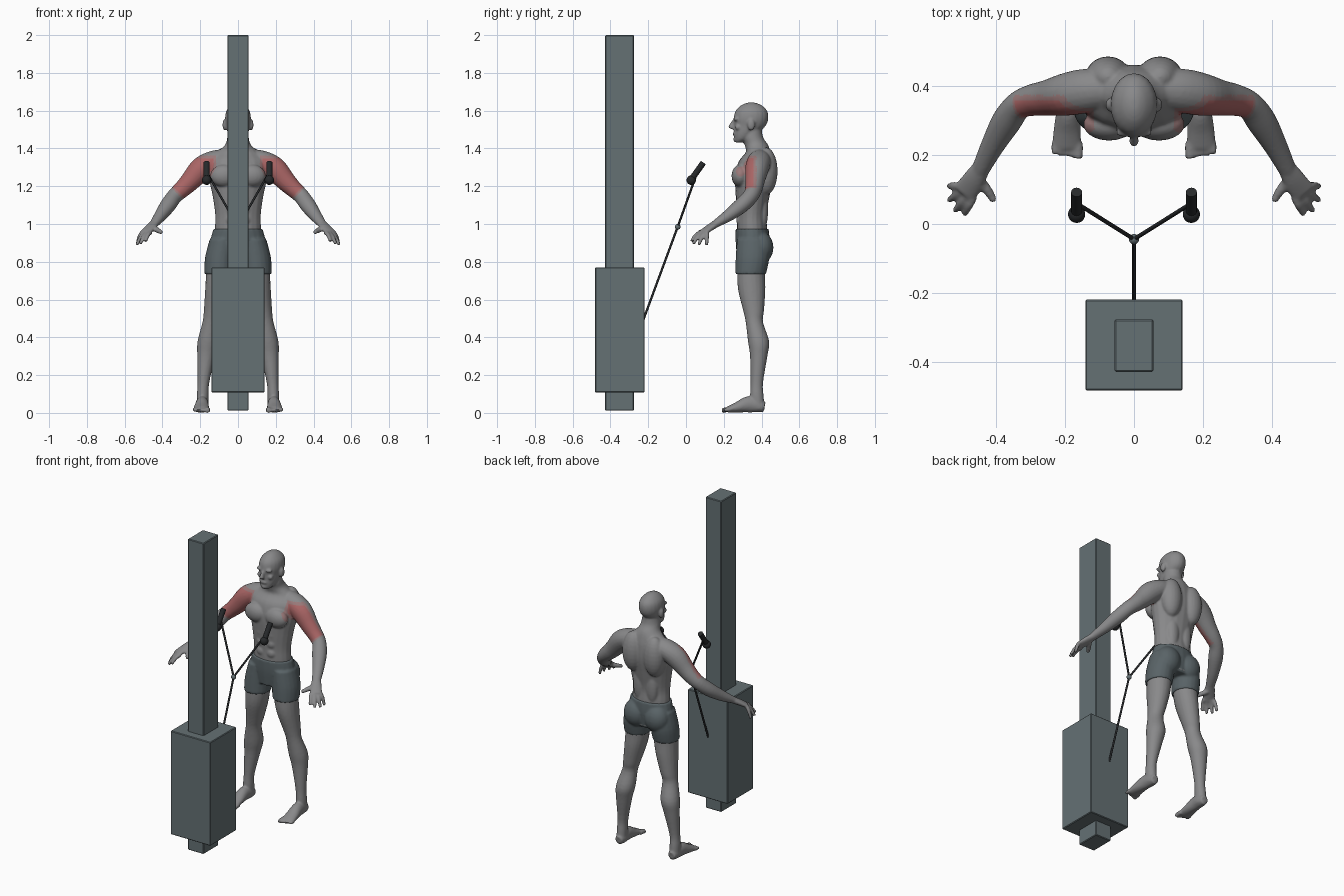
import bpy
import bmesh
import math
from mathutils import Vector, Matrix

cube = bpy.data.objects.get("Cube")
if cube:
    bpy.data.objects.remove(cube, do_unlink=True)


def material(name, colour):
    mat = bpy.data.materials.new(name)
    mat.use_nodes = True
    mat.diffuse_color = (*colour, 1)
    mat.node_tree.nodes["Principled BSDF"].inputs["Base Color"].default_value = (*colour, 1)
    return mat


skin = material("grey skin", (.25, .25, .255))
muscle = material("muscle red", (.40, .13, .13))
muscle_edge = material("pale muscle red", (.32, .19, .19))
cloth = material("dark shorts cloth", (.10, .125, .135))
steel = material("blue grey steel", (.13, .165, .175))
rubber = material("black rubber", (.02, .022, .024))


def spline(keys, steps):
    """Catmull-Rom interpolation of tuples."""
    rows = [keys[0], *keys, keys[-1]]
    result = []
    for a, b, c, d in zip(rows, rows[1:], rows[2:], rows[3:]):
        for k in range(steps):
            t = k / steps
            result.append([q + t * (r - p) / 2 + t * t * (p - 2.5 * q + 2 * r - s / 2)
                           + t ** 3 * (1.5 * (q - r) + (s - p) / 2)
                           for p, q, r, s in zip(a, b, c, d)])
    return result + [list(keys[-1])]


def tube(bm, keys, side=1, flat=False, steps=4, sides=20):
    """Loft ellipses (x, y, z, width radius, depth radius); flat keeps them level."""
    rows = spline(keys, steps)
    points = [Vector((r[0] * side, r[1], r[2])) for r in rows]
    rings = []
    for i, (row, centre) in enumerate(zip(rows, points)):
        u, v = Vector((1, 0, 0)), Vector((0, 1, 0))
        if not flat:
            along = (points[min(i + 1, len(points) - 1)] - points[max(i - 1, 0)]).normalized()
            u = along.cross(Vector((0, 0, 1))).normalized()
            v = u.cross(along)
        angles = [math.tau * k / sides for k in range(sides)]
        rings.append([bm.verts.new(centre + u * row[3] * math.cos(a) + v * row[4] * math.sin(a))
                      for a in angles])
    for a, b in zip(rings, rings[1:]):
        for k in range(sides):
            n = (k + 1) % sides
            bm.faces.new((a[k], a[n], b[n], b[k]))
    bm.faces.new(rings[0])
    bm.faces.new(rings[-1])


def blob(bm, centre, radii, side=1):
    x, y, z = centre
    place = Matrix.Translation((x * side, y, z)) @ Matrix.Diagonal((*radii, 1))
    bmesh.ops.create_uvsphere(bm, u_segments=20, v_segments=14, radius=1, matrix=place)


def finish(bm, name, *mats):
    bmesh.ops.recalc_face_normals(bm, faces=bm.faces)
    mesh = bpy.data.meshes.new(name)
    bm.to_mesh(mesh)
    bm.free()
    mesh.shade_smooth()
    mesh.set_sharp_from_angle(angle=math.radians(40))
    for mat in mats:
        mesh.materials.append(mat)
    obj = bpy.data.objects.new(name, mesh)
    bpy.context.collection.objects.link(obj)
    return obj


def fuse(obj, voxel, rounds):
    """Merge overlapping volumes into one smooth skin."""
    remesh = obj.modifiers.new("fuse", "REMESH")
    remesh.mode = "VOXEL"
    remesh.voxel_size = voxel
    soften = obj.modifiers.new("soften", "SMOOTH")
    soften.iterations = rounds
    mats = list(obj.data.materials)
    graph = bpy.context.evaluated_depsgraph_get()
    mesh = bpy.data.meshes.new_from_object(obj.evaluated_get(graph))
    obj.modifiers.clear()
    obj.data = mesh
    mesh.materials.clear()
    for mat in mats:
        mesh.materials.append(mat)
    mesh.shade_smooth()


# Torso, neck and head
body = bmesh.new()
tube(body, [(0, .355, .82, .12, .08), (0, .35, .97, .122, .08), (0, .348, 1.05, .121, .078),
            (0, .353, 1.15, .135, .09), (0, .36, 1.25, .155, .1), (0, .368, 1.33, .15, .09),
            (0, .382, 1.38, .11, .066), (0, .372, 1.42, .068, .062), (0, .352, 1.46, .057, .056),
            (0, .35, 1.52, .05, .05)], flat=True)
tube(body, [(0, .278, 1.432, .024, .02), (0, .297, 1.45, .042, .042), (0, .315, 1.48, .054, .062),
            (0, .338, 1.52, .062, .084), (0, .344, 1.56, .068, .092), (0, .346, 1.6, .061, .083),
            (0, .346, 1.63, .036, .052), (0, .346, 1.643, .012, .018)], flat=True)
tube(body, [(0, .256, 1.55, .008, .01), (0, .246, 1.53, .01, .015), (0, .239, 1.513, .014, .016),
            (0, .25, 1.502, .012, .01)], flat=True)
blob(body, (0, .258, 1.477), (.023, .011, .01))
blob(body, (0, .262, 1.448), (.02, .012, .014))

for s in (1, -1):
    # Face, chest and back details
    blob(body, (.026, .265, 1.555), (.028, .014, .01), s)
    blob(body, (.036, .274, 1.512), (.018, .014, .016), s)
    blob(body, (.07, .345, 1.525), (.012, .02, .03), s)
    blob(body, (.072, .288, 1.255), (.075, .047, .06), s)
    blob(body, (.075, .425, 1.28), (.066, .06, .125), s)
    blob(body, (.045, .405, 1.08), (.04, .03, .12), s)
    for z in (1.02, 1.08, 1.14):
        blob(body, (.033, .285, z), (.03, .019, .03), s)
    # Arm
    tube(body, [(.085, .39, 1.338, .058, .058), (.14, .385, 1.325, .064, .06),
                (.195, .375, 1.29, .062, .064), (.25, .365, 1.23, .052, .054),
                (.295, .358, 1.185, .046, .046), (.335, .342, 1.148, .041, .042),
                (.37, .295, 1.1, .043, .041), (.41, .225, 1.045, .034, .032),
                (.445, .155, 1, .026, .02)], s)
    # Hand, fingers and thumb
    tube(body, [(.44, .165, 1.005, .026, .02), (.463, .128, .982, .033, .018),
                (.49, .09, .955, .037, .014)], s)
    tips = [(.49, .028, .908), (.518, .038, .895), (.535, .068, .89), (.535, .11, .888)]
    for i, tip in enumerate(tips):
        base = Vector((.464, .078, .955)).lerp(Vector((.51, .11, .953)), i / 3)
        knuckle = base.lerp(Vector(tip), .5) + Vector((0, 0, .01))
        tube(body, [(*base, .012, .012), (*knuckle, .012, .011), (*tip, .009, .009)], s, sides=12)
    tube(body, [(.45, .13, .98, .016, .016), (.422, .095, .965, .014, .014),
                (.404, .065, .955, .01, .01)], s, sides=12)
    # Leg
    tube(body, [(.092, .35, .84, .07, .075), (.099, .345, .74, .07, .074),
                (.11, .348, .65, .064, .072), (.13, .358, .54, .051, .055),
                (.142, .362, .48, .046, .046), (.157, .384, .38, .057, .056),
                (.168, .385, .3, .048, .046), (.183, .375, .16, .031, .033),
                (.187, .375, .09, .031, .036), (.187, .38, .02, .03, .038)], s, flat=True)
    # Foot and toes
    tube(body, [(.187, .415, .03, .024, .026), (.187, .38, .038, .032, .036),
                (.19, .33, .045, .034, .043), (.193, .27, .029, .04, .028),
                (.195, .22, .017, .042, .016)], s)
    for i in range(5):
        x, r = .161 + .017 * i, .014 if i == 0 else .011
        tube(body, [(x, .235, .018, r, r), (x, .21, .016, r, r),
                    (x + .001, .19 + .005 * i, .012, r, r)], s, sides=12)

figure = finish(body, "figure_body", skin, muscle, muscle_edge)
fuse(figure, .006, 4)

# Highlighted front shoulder and upper arm muscles
for face in figure.data.polygons:
    x, y, z = abs(face.center.x), face.center.y, face.center.z
    margin = min(x - .115 - .6 * max(0, 1.3 - z), z - x - .84, .372 - y, 1.362 - z)
    if margin > 0:
        face.material_index = 1 if margin > .014 else 2

# Shorts
bm = bmesh.new()
tube(bm, [(0, .35, .975, .131, .088), (0, .353, .9, .143, .09), (0, .352, .81, .1, .08)], flat=True)
for s in (1, -1):
    tube(bm, [(.08, .355, .92, .07, .085), (.095, .352, .82, .08, .089),
              (.1, .342, .735, .078, .082)], s, flat=True)
    blob(bm, (.073, .395, .875), (.078, .068, .085), s)
fuse(finish(bm, "shorts", cloth), .007, 3)


# Machine column and weight housing
def box(name, low, high):
    bm = bmesh.new()
    centre = (Vector(low) + Vector(high)) / 2
    size = Vector(high) - Vector(low)
    bmesh.ops.create_cube(bm, size=1, matrix=Matrix.Translation(centre) @ Matrix.Diagonal((*size, 1)))
    bmesh.ops.bevel(bm, geom=bm.edges[:], offset=.004, segments=1, affect="EDGES")
    obj = finish(bm, name, steel)
    obj.data.shade_flat()


box("column", (-.056, -.428, .012), (.056, -.276, 2))
box("weight_housing", (-.141, -.481, .108), (.141, -.219, .77))


# Cable, junction and hand grips
def rod(name, start, end, radius, mat):
    bm = bmesh.new()
    tube(bm, [(*start, radius, radius), (*end, radius, radius)], steps=1, sides=16)
    finish(bm, name, mat)


def ball(name, centre, radius, mat):
    bm = bmesh.new()
    blob(bm, centre, (radius,) * 3)
    finish(bm, name, mat)


junction = (0, -.044, .985)
rod("main_cable", (0, -.225, .495), junction, .006, rubber)
ball("cable_junction", junction, .015, steel)
for s, label in ((1, "left"), (-1, "right")):
    x = .166 * s
    rod(label + "_cable", junction, (x, .06, 1.275), .006, rubber)
    rod(label + "_grip", (x, .028, 1.235), (x, .092, 1.325), .016, rubber)
    ball(label + "_grip_knob", (x, .028, 1.232), .025, rubber)
